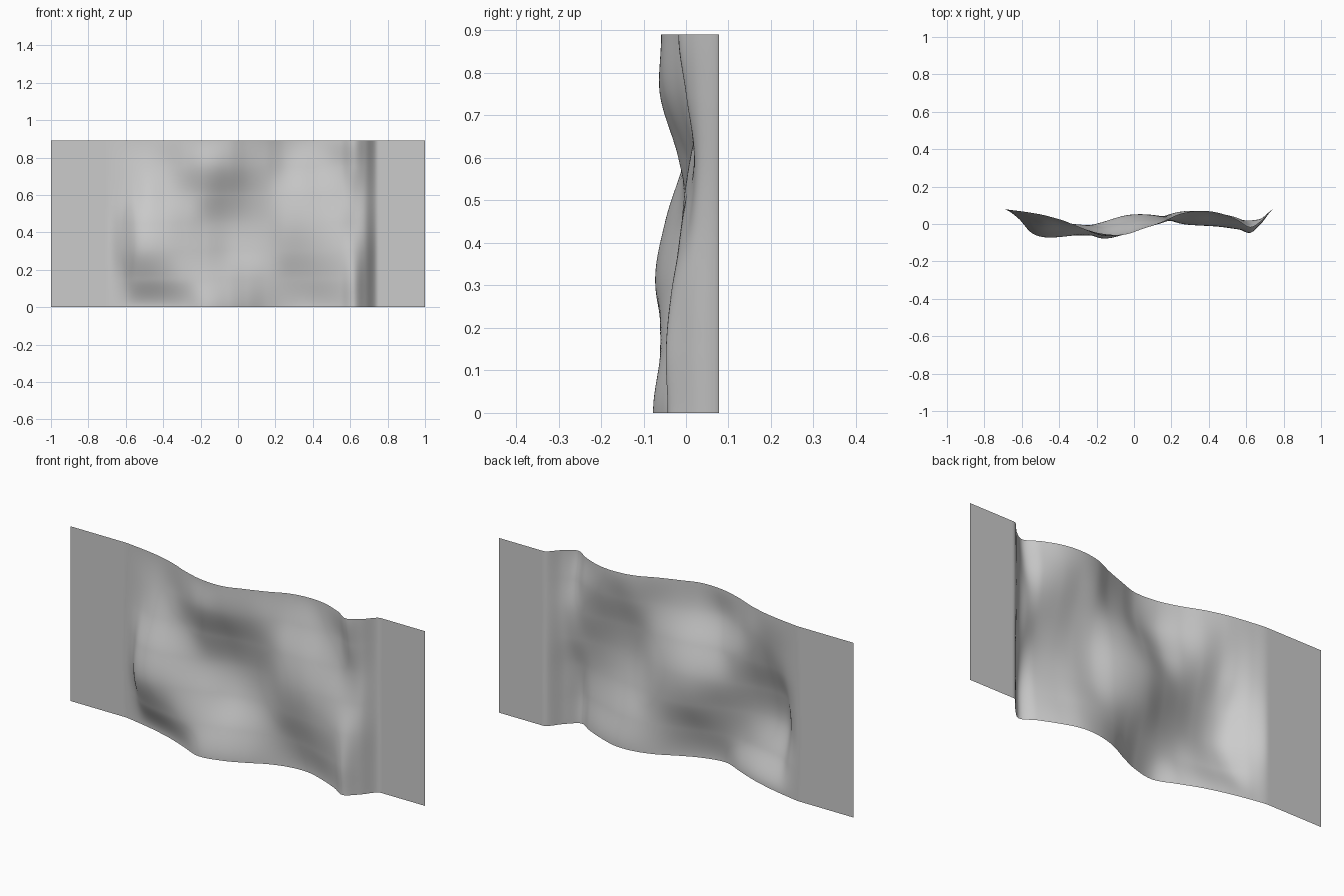
import bpy
import bmesh

default_cube = bpy.data.objects.get("Cube")
if default_cube:
    bpy.data.objects.remove(default_cube, do_unlink=True)

HEIGHT = 0.89
FLAT = 78          # depth of the flat end panels, in thousandths
COLUMNS, ROWS = 200, 90

# Heights at which each rib is measured
levels = [0, .15, .3, .45, .6, .75, HEIGHT]

# Upright ribs of the wavy cloth: x position and depth (thousandths) at each level
ribs = [
    (-.70, [FLAT] * len(levels)),
    (-.62, [66, 52, 32, 40, 58, 66, 70]),
    (-.55, [52, 0, -45, -25, 25, 50, 60]),
    (-.48, [35, -25, -70, -48, 0, 35, 47]),
    (-.38, [5, -45, -68, -42, 0, 18, 18]),
    (-.28, [-35, -60, -50, -20, -4, -22, -22]),
    (-.17, [-77, -55, -18, 10, -18, -60, -52]),
    (-.05, [-55, -25, 28, 44, 5, -50, -56]),
    (.05, [-12, 10, 45, 50, 20, -20, -24]),
    (.15, [38, 40, 42, 36, 20, 6, 12]),
    (.25, [66, 50, 18, 2, 12, 40, 55]),
    (.35, [68, 42, 6, -8, 10, 48, 70]),
    (.45, [38, 12, -12, -10, 18, 52, 60]),
    (.55, [-5, -20, -27, -8, 22, 34, 22]),
    (.62, [-43, -47, -30, 5, 19, 0, -18]),
    (.68, [5, 3, 5, 22, 30, 22, 15]),
    (.75, [FLAT] * len(levels)),
]


def smooth_curve(keys, values, t):
    """Cubic curve through the values, level at both ends."""
    t = min(max(t, keys[0]), keys[-1])
    last = len(keys) - 1
    i = 0
    while i < last - 1 and t > keys[i + 1]:
        i += 1

    def slope(k):
        if k == 0 or k == last:
            return 0
        return (values[k + 1] - values[k - 1]) / (keys[k + 1] - keys[k - 1])

    span = keys[i + 1] - keys[i]
    u = (t - keys[i]) / span
    ease = u * u * (3 - 2 * u)
    return (values[i] * (1 - ease) + values[i + 1] * ease
            + span * u * (1 - u) * ((1 - u) * slope(i) - u * slope(i + 1)))


# Wavy sheet with a flat panel at each end
rib_x = [x for x, depths in ribs]
bm = bmesh.new()
grid = []
for r in range(ROWS + 1):
    z = HEIGHT * r / ROWS
    row_depths = [smooth_curve(levels, depths, z) for x, depths in ribs]
    row = []
    for c in range(COLUMNS + 1):
        x = 2 * c / COLUMNS - 1
        y = smooth_curve(rib_x, row_depths, x) / 1000
        row.append(bm.verts.new((x, y, z)))
    grid.append(row)

for lower, upper in zip(grid, grid[1:]):
    for c in range(COLUMNS):
        face = bm.faces.new((lower[c], lower[c + 1], upper[c + 1], upper[c]))
        face.smooth = True

mesh = bpy.data.meshes.new("wavy_sheet")
bm.to_mesh(mesh)
bm.free()
sheet = bpy.data.objects.new("wavy_sheet", mesh)
bpy.context.collection.objects.link(sheet)

# Plain grey cloth
grey = bpy.data.materials.new("plain_grey")
grey.use_nodes = True
colour = (0.6, 0.6, 0.6, 1)
grey.diffuse_color = colour
for node in grey.node_tree.nodes:
    if node.type == 'BSDF_PRINCIPLED':
        node.inputs["Base Color"].default_value = colour
mesh.materials.append(grey)
